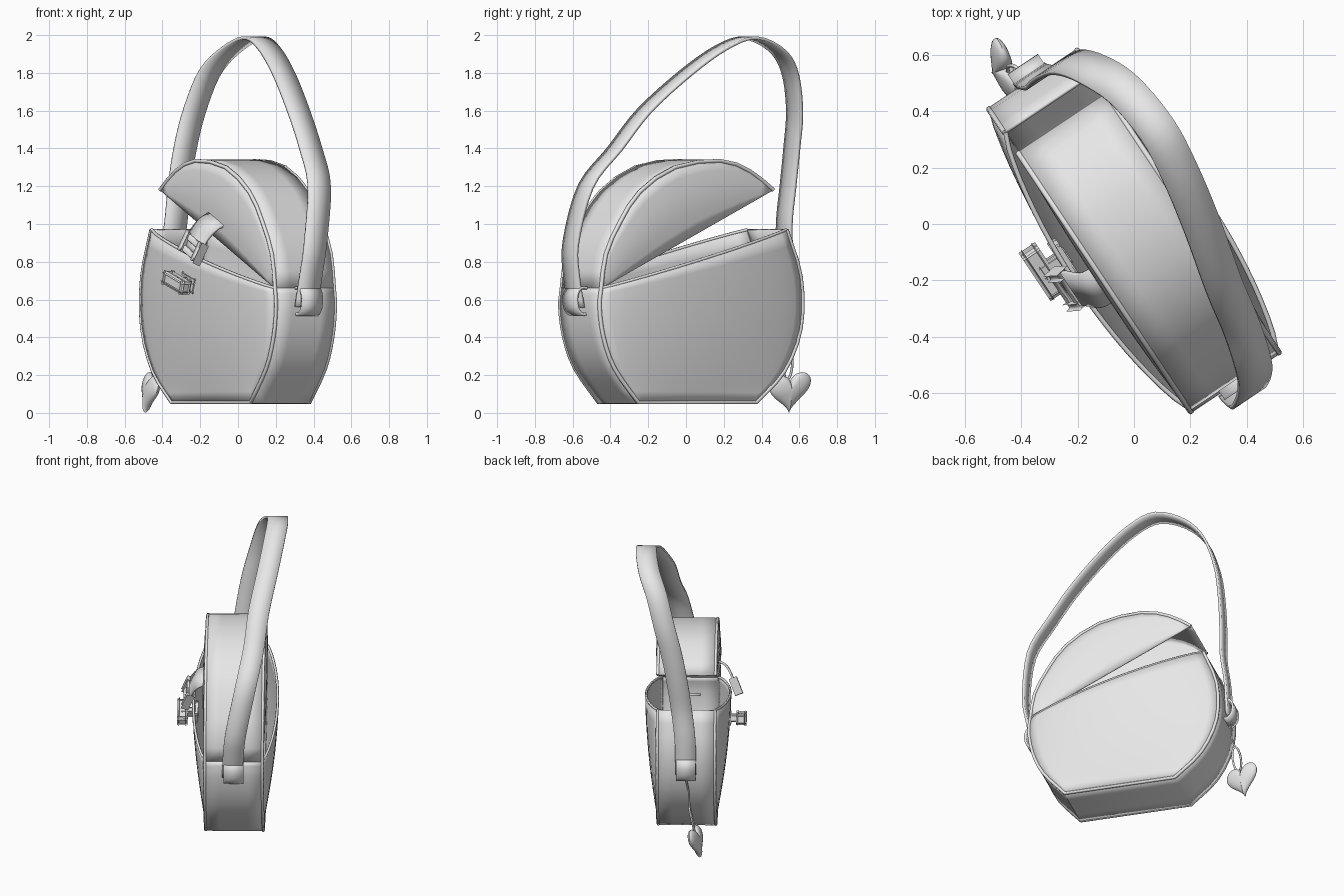
import bpy, bmesh, math
from mathutils import Vector

if "Cube" in bpy.data.objects:
    bpy.data.objects.remove(bpy.data.objects["Cube"])

grey = bpy.data.materials.new("light_grey_leather")
grey.diffuse_color = (0.8, 0.8, 0.8, 1)
grey.use_nodes = True
grey.node_tree.nodes["Principled BSDF"].inputs["Base Color"].default_value = grey.diffuse_color
HALF = 0.185                                   # half thickness of the bag
N = Vector((0.832, 0.555, 0))                  # direction across the bag
U = Vector((-0.555, 0.832, 0))                 # direction along the bag


def P(u, n, z):
    return U * u + N * n + Vector((0, -0.025, z))


def catmull(pts, k):
    pts = [Vector(p) for p in pts]
    e = [2 * pts[0] - pts[1]] + pts + [2 * pts[-1] - pts[-2]]
    out = []
    for i in range(1, len(e) - 2):
        a, b, c, d = e[i - 1:i + 3]
        for j in range(k):
            t = j / k
            out.append(0.5 * (2 * b + (c - a) * t + (2 * a - 5 * b + 4 * c - d) * t * t
                              + (3 * b - a - 3 * c + d) * t ** 3))
    return out + [pts[-1]]


def finish(ob, angle=40):
    ob.data.materials.append(grey)
    bpy.ops.object.select_all(action='DESELECT')
    ob.select_set(True)
    bpy.context.view_layer.objects.active = ob
    bpy.ops.object.shade_smooth_by_angle(angle=math.radians(angle))


def sheet(name, rows, thick=0.012, close=False):
    bm = bmesh.new()
    vs = [[bm.verts.new(p) for p in r] for r in rows]
    m = len(vs[0])
    for a, b in zip(vs, vs[1:]):
        for j in range(m if close else m - 1):
            k = (j + 1) % m
            bm.faces.new((a[j], a[k], b[k], b[j]))
    bmesh.ops.remove_doubles(bm, verts=bm.verts, dist=0.0005)
    bmesh.ops.recalc_face_normals(bm, faces=bm.faces)
    me = bpy.data.meshes.new(name)
    bm.to_mesh(me)
    bm.free()
    ob = bpy.data.objects.new(name, me)
    bpy.context.collection.objects.link(ob)
    finish(ob)
    if thick:
        s = ob.modifiers.new("thickness", 'SOLIDIFY')
        s.thickness, s.offset = thick, 0
    return ob


def tube(name, pts, r=0.011, cyclic=False):
    cu = bpy.data.curves.new(name, 'CURVE')
    cu.dimensions = '3D'
    cu.bevel_depth, cu.bevel_resolution, cu.use_fill_caps = r, 1, True
    sp = cu.splines.new('POLY')
    sp.points.add(len(pts) - 1)
    for q, p in zip(sp.points, pts):
        q.co = (*p, 1)
    sp.use_cyclic_u = cyclic
    cu.materials.append(grey)
    ob = bpy.data.objects.new(name, cu)
    bpy.context.collection.objects.link(ob)


def box(name, c, ax, ay, az, size, bev=0.01):
    bm = bmesh.new()
    bmesh.ops.create_cube(bm, size=1)
    for v in bm.verts:
        v.co = c + ax * v.co.x * size[0] + ay * v.co.y * size[1] + az * v.co.z * size[2]
    bmesh.ops.bevel(bm, geom=bm.edges[:], offset=bev, segments=2, affect='EDGES', profile=0.5)
    bmesh.ops.recalc_face_normals(bm, faces=bm.faces)
    me = bpy.data.meshes.new(name)
    bm.to_mesh(me)
    bm.free()
    ob = bpy.data.objects.new(name, me)
    bpy.context.collection.objects.link(ob)
    finish(ob)


# Outlines in (u, z): body sides run from the base up, the lid arc from hinge to tip
left = catmull([(-.40, .055), (-.55, .235), (-.62, .40), (-.645, .56), (-.635, .66)], 3)
right = catmull([(.35, .055), (.53, .22), (.635, .45), (.635, .72), (.545, .97)], 3)
arc = catmull([(-.635, .66), (-.605, .84), (-.515, 1.01), (-.39, 1.17), (-.166, 1.30),
               (.12, 1.335), (.31, 1.28), (.46, 1.18)], 2)

# Body and lid panels, mirrored on the two faces, with piping on the seams
STEPS = 20
for s, side in ((-1, "front"), (1, "back")):
    rows = []
    for i, (a, b) in enumerate(zip(left, right)):
        f = math.sin(i / (len(left) - 1) * math.pi / 2)
        row = []
        for j in range(STEPS + 1):
            t = j / STEPS
            q = a.lerp(b, t)
            row.append(P(q.x, s * (HALF + 0.09 * f * (4 * t * (1 - t)) ** 0.8), q.y))
        rows.append(row)
    sheet(side + "_body_panel", rows)
    tube(side + "_rim_piping", rows[-1], 0.009)
    outline = left[::-1] + right
    tube(side + "_body_piping", [P(q.x, s * (HALF + .003), q.y) for q in outline])
    # lid
    rows = []
    for i in range(7):
        v = i / 6
        row = []
        for j, q in enumerate(arc):
            t = j / (len(arc) - 1)
            p = arc[0].lerp(arc[-1], t).lerp(q, v)
            row.append(P(p.x, s * (HALF + 0.02 * math.sin(math.pi * v) * math.sin(math.pi * t)), p.y))
        rows.append(row)
    sheet(side + "_lid_panel", rows)
    tube(side + "_lid_piping", [P(q.x, s * (HALF + .003), q.y) for q in arc])

# Side walls between the panels
for name, line in (("body_gusset", left[::-1] + right), ("lid_gusset", arc)):
    sheet(name, [[P(q.x, HALF * k / 2, q.y) for k in range(-2, 3)] for q in line])

# Carrying strap, a ribbon along a lopsided arch
path = catmull([(.36, -.58, .56), (.385, -.605, .72), (.41, -.61, .9), (.43, -.53, 1.2),
                (.385, -.375, 1.4), (.32, -.22, 1.6), (.24, 0, 1.8), (.16, .19, 1.935),
                (.08, .34, 1.985), (-.04, .48, 1.92), (-.15, .55, 1.8), (-.23, .575, 1.6),
                (-.28, .56, 1.4), (-.31, .54, 1.2), (-.33, .52, 1.0), (-.36, .525, .8),
                (-.37, .53, .56)], 4)
rows = []
for i, p in enumerate(path):
    t = (path[min(i + 1, len(path) - 1)] - path[max(i - 1, 0)]).normalized()
    w = (N - t * N.dot(t)).normalized() * 0.068
    rows.append([p - w, p, p + w])
sheet("carrying_strap", rows, 0.016)

# Rolled tabs holding the strap ends
for s, side in ((-1, "front"), (1, "rear")):
    prof = catmull([(.63, .535), (.665, .52), (.70, .555), (.705, .62), (.68, .66), (.63, .66)], 3)
    sheet(side + "_strap_tab", [[P(s * q.x, -.065, q.y), P(s * q.x, .065, q.y)] for q in prof], 0.014)

# Clasp flap hanging from the lid edge, with a slotted end plate
slope = (U * 0.9 + Vector((0, 0, 0.43))).normalized()
start, end = P(-.097, -.185, 1.03), P(-.035, -.318, .86)
flap = catmull([start, P(-.09, -.245, 1.0), P(-.055, -.285, .94), end], 4)
sheet("clasp_flap", [[p - slope * .078, p + slope * .078] for p in flap], 0.014)
down = (end - flap[-4]).normalized()
out = slope.cross(down).normalized()
mid = end - down * 0.015
for k in (-1, 1):
    box("clasp_plate_bar", mid + down * .032 * k, slope, down, out, (.165, .035, .034))
    box("clasp_plate_end", mid + slope * .068 * k, slope, down, out, (.03, .09, .034))

# Turn lock on the body
lock = P(.06, -.35, .69)
along = (U + Vector((0, 0, .33))).normalized()
up = N.cross(along).normalized()
box("turn_lock_bar", lock, along, up, N, (.17, .045, .04), 0.015)
box("turn_lock_post", lock + N * .05, along, up, N, (.04, .035, .10), 0.008)
box("turn_lock_base", lock + N * .085, along, up, N, (.12, .07, .02), 0.008)

# Heart charm with its hanging ring
h, v = Vector((-.3, .95, .15)).normalized(), Vector((.22, .05, .97)).normalized()
d = h.cross(v).normalized()
rows = []
for i in range(13):
    a = math.pi * i / 12
    r = math.sin(a)
    ring = []
    for j in range(40):
        t = 2 * math.pi * j / 40
        x = 16 * math.sin(t) ** 3
        y = 13 * math.cos(t) - 5 * math.cos(2 * t) - 2 * math.cos(3 * t) - math.cos(4 * t)
        ring.append(Vector((-.465, .55, .122)) + (h * x + v * y) * .0073 * r + d * .034 * math.cos(a))
    rows.append(ring)
sheet("heart_charm", rows, 0, close=True)
ring = [Vector((-.425, .54, .26)) + U * .028 * math.cos(k * math.pi / 8)
        + v * .085 * math.sin(k * math.pi / 8) for k in range(16)]
tube("charm_ring", ring, 0.007, True)
tube("charm_link", [Vector((-.41, .545, .34)), P(.67, -.02, .43), P(.68, 0, .54)], 0.006)
